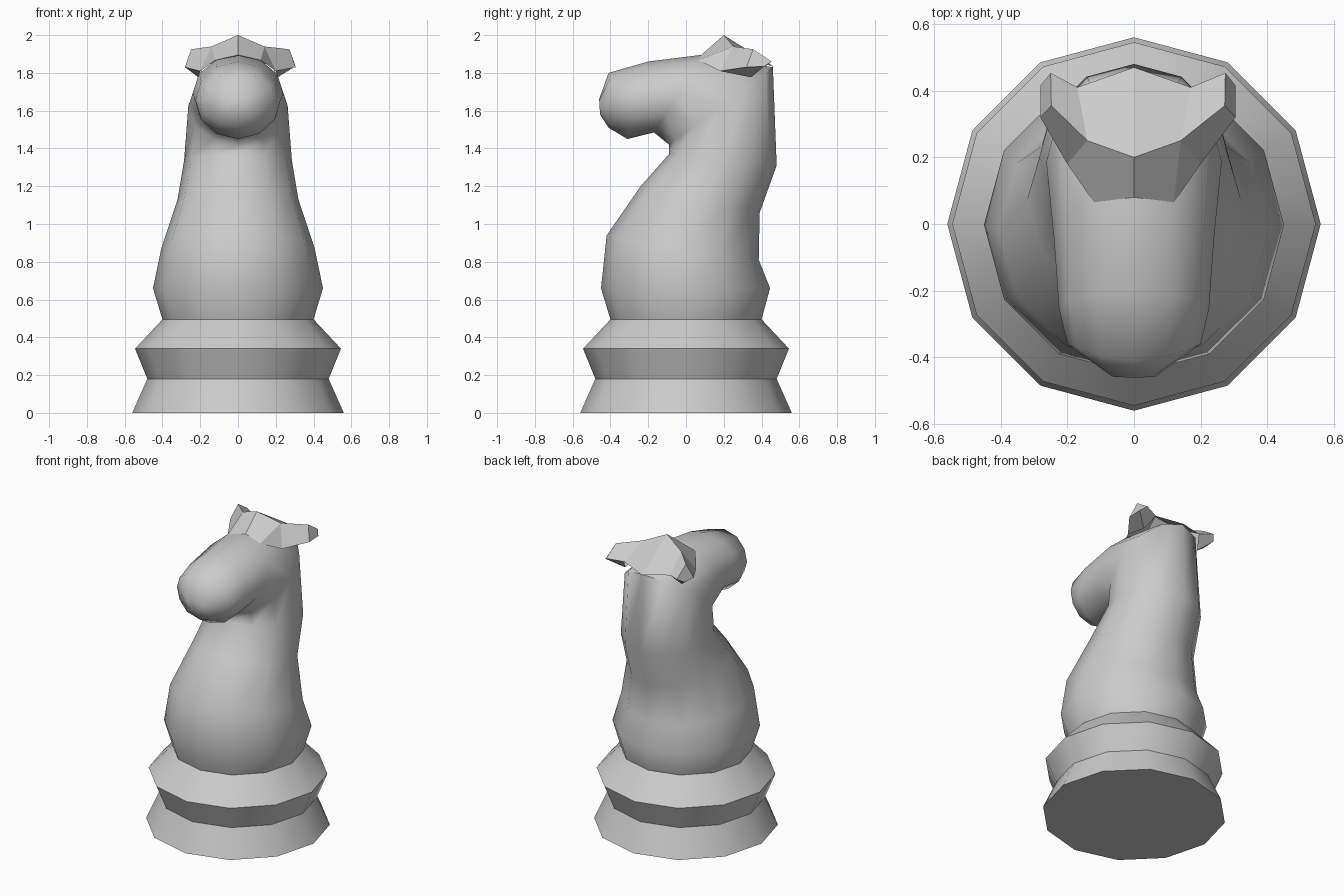
import bpy, math
from mathutils import Vector

if "Cube" in bpy.data.objects:
    bpy.data.objects.remove(bpy.data.objects["Cube"])

SIDES = 12


def make(name, verts, faces, angle=None):
    me = bpy.data.meshes.new(name)
    me.from_pydata(verts, [], faces)
    me.update()
    ob = bpy.data.objects.new(name, me)
    bpy.context.collection.objects.link(ob)
    bpy.ops.object.select_all(action='DESELECT')
    ob.select_set(True)
    bpy.context.view_layer.objects.active = ob
    bpy.ops.object.mode_set(mode='EDIT')
    bpy.ops.mesh.select_all(action='SELECT')
    bpy.ops.mesh.normals_make_consistent(inside=False)
    bpy.ops.object.mode_set(mode='OBJECT')
    if angle:
        bpy.ops.object.shade_smooth_by_angle(angle=math.radians(angle))
    return ob


def loft(name, rings, cap_start, cap_end, angle):
    """Ring: front (y, z), back (y, z), half width, backward bow of the sides."""
    verts, faces = [], []
    for fy, fz, by, bz, w, bow in rings:
        front, back = Vector((0, fy, fz)), Vector((0, by, bz))
        mid, half = (front + back) / 2, (front - back) / 2
        for i in range(SIDES):
            t = 2 * math.pi * i / SIDES
            p = mid + half * math.cos(t)
            verts.append((w * math.sin(t), p.y + bow * math.sin(t) ** 2, p.z))
    for r in range(len(rings) - 1):
        for i in range(SIDES):
            a, b = r * SIDES + i, r * SIDES + (i + 1) % SIDES
            faces.append((a, b, b + SIDES, a + SIDES))
    if cap_start:
        faces.append(tuple(reversed(range(SIDES))))
    if cap_end:
        n = len(verts)
        faces.append(tuple(range(n - SIDES, n)))
    return make(name, verts, faces, angle)


# Stepped base
base = [(0.56, 0), (0.48, 0.18), (0.545, 0.34), (0.40, 0.495)]
loft("base", [(-r, z, r, z, r, 0) for r, z in base], True, False, 35)

# Body, neck and head as one bent loft ending at the muzzle
loft("body_and_head", [
    (-0.40, 0.495, 0.40, 0.495, 0.40, 0),
    (-0.45, 0.66, 0.445, 0.66, 0.45, 0),
    (-0.42, 0.94, 0.385, 0.81, 0.405, 0),
    (-0.24, 1.20, 0.39, 1.06, 0.32, 0),
    (-0.09, 1.37, 0.48, 1.31, 0.285, 0),
    (-0.09, 1.42, 0.46, 1.83, 0.263, 0),
    (-0.17, 1.485, 0.08, 1.895, 0.24, 0),
    (-0.31, 1.45, -0.20, 1.86, 0.225, 0),
    (-0.41, 1.51, -0.41, 1.80, 0.20, 0.05),
    (-0.455, 1.58, -0.46, 1.66, 0.065, 0),
], False, True, 60)

# Crest plate with an ear stub on each side
pts = {
    'T': (0, 0.20, 2.0), 'K': (0, 0.47, 1.83), 'F': (0, 0.08, 1.895),
    'A': (0.14, 0.25, 1.94), 'B': (0.17, 0.41, 1.85), 'G': (0.12, 0.065, 1.867),
    'C': (0.20, 0.18, 1.81), 'D': (0.21, 0.345, 1.777),
    'P': (0.26, 0.355, 1.925), 'Q': (0.262, 0.453, 1.86),
    'R': (0.293, 0.415, 1.835), 'S': (0.293, 0.32, 1.83),
}
quads = ["TABK", "APQB", "PSRQ", "ACSP", "BQRD", "CDRS", "FGAT", "GCA"]
verts, faces, index = [], [], {}
for side in (1, -1):
    for k, (x, y, z) in pts.items():
        if x == 0 and side < 0:
            index[k, side] = index[k, 1]
            continue
        index[k, side] = len(verts)
        lean = 0.012 if k in "PQRS" else 0
        verts.append((side * x + lean, y, z))
    for q in quads:
        f = [index[k, side] for k in q]
        faces.append(f if side > 0 else f[::-1])
make("crest_and_ears", verts, faces)
